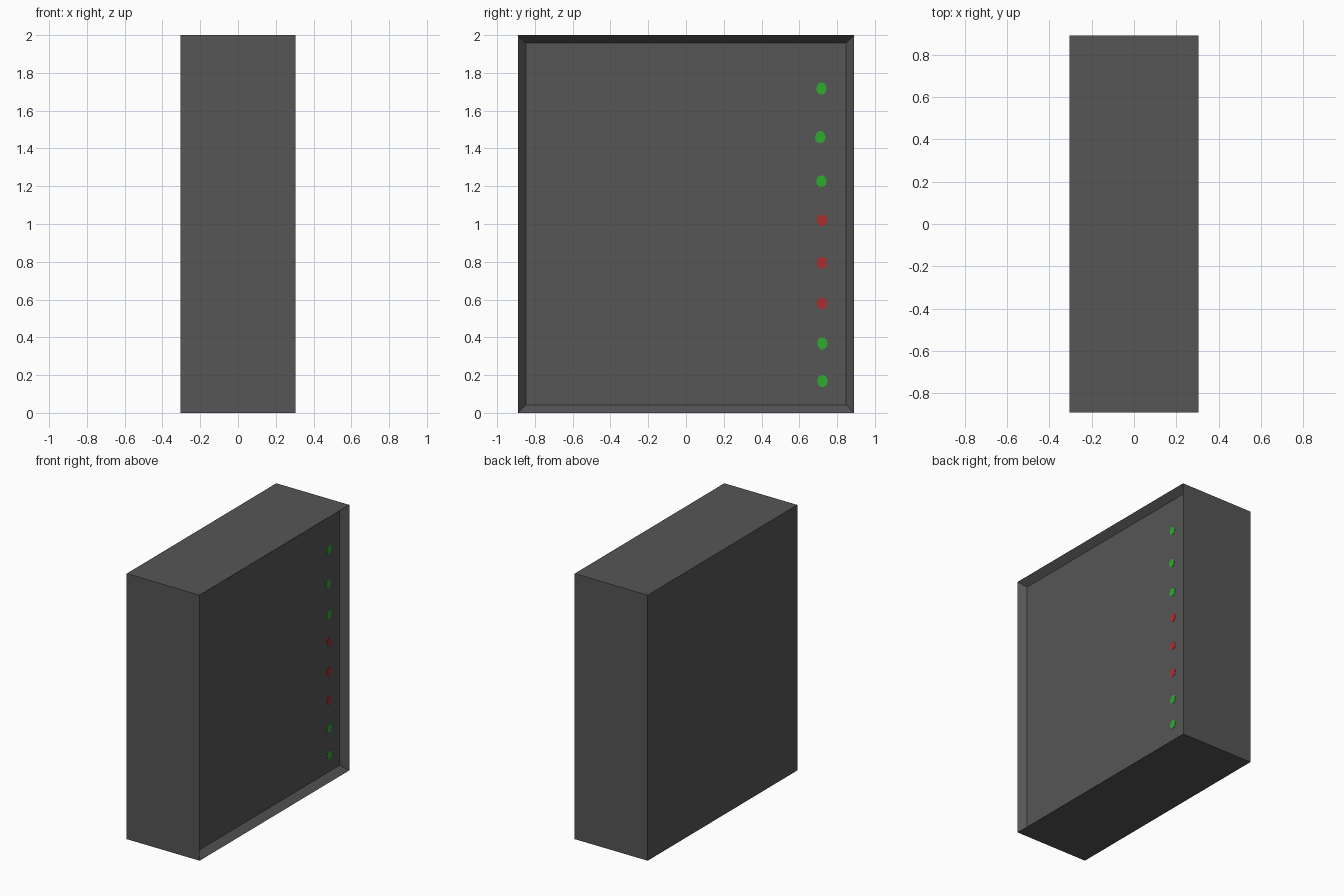
import bpy, bmesh, math
from mathutils import Matrix, Vector

if "Cube" in bpy.data.objects:
    bpy.data.objects.remove(bpy.data.objects["Cube"])

HX, HY, H = 0.304, 0.89, 2.0      # half width, half depth, height
RIM, DEPTH = 0.042, 0.05          # width and depth of the sloped recess


def material(name, rgb):
    m = bpy.data.materials.new(name)
    m.diffuse_color = (*rgb, 1)
    m.use_nodes = True
    m.node_tree.nodes["Principled BSDF"].inputs["Base Color"].default_value = m.diffuse_color
    return m


grey = material("dark_grey", (0.092, 0.092, 0.092))
green = material("green", (0.028, 0.40, 0.028))
red = material("red", (0.40, 0.028, 0.028))


def make_object(name, bm, mat):
    bmesh.ops.recalc_face_normals(bm, faces=bm.faces)
    me = bpy.data.meshes.new(name)
    bm.to_mesh(me)
    bm.free()
    me.materials.append(mat)
    ob = bpy.data.objects.new(name, me)
    bpy.context.collection.objects.link(ob)
    return ob


# Cabinet: a box whose right side sinks into a bevelled recess
bm = bmesh.new()
bmesh.ops.create_cube(bm, size=1, matrix=Matrix.Translation((0, 0, H / 2))
                      @ Matrix.Diagonal((2 * HX, 2 * HY, H, 1)))
bm.normal_update()
side = [f for f in bm.faces if f.normal.x > 0.9]
bmesh.ops.inset_region(bm, faces=side, thickness=RIM, use_even_offset=True)
bmesh.ops.translate(bm, verts=side[0].verts, vec=(-DEPTH, 0, 0))
make_object("cabinet", bm, grey)


# Indicator lights: thin discs on the recessed panel
def light(name, y, z, ry, rz, mat):
    bm = bmesh.new()
    place = (Matrix.Translation((HX - DEPTH + 0.0005, y, z))
             @ Matrix.Diagonal((1, ry, rz, 1)) @ Matrix.Rotation(math.pi / 2, 4, 'Y'))
    bmesh.ops.create_cone(bm, cap_ends=True, segments=10, radius1=1, radius2=1,
                          depth=0.004, matrix=place)
    make_object(name, bm, mat)


LIGHTS = [(0.717, 1.717, green), (0.711, 1.46, green), (0.717, 1.226, green),
          (0.72, 1.02, red), (0.72, 0.795, red), (0.72, 0.58, red),
          (0.722, 0.368, green), (0.722, 0.169, green)]
for i, (y, z, mat) in enumerate(LIGHTS):
    light(f"{mat.name}_light_{i + 1}", y, z, 0.028, 0.033, mat)
